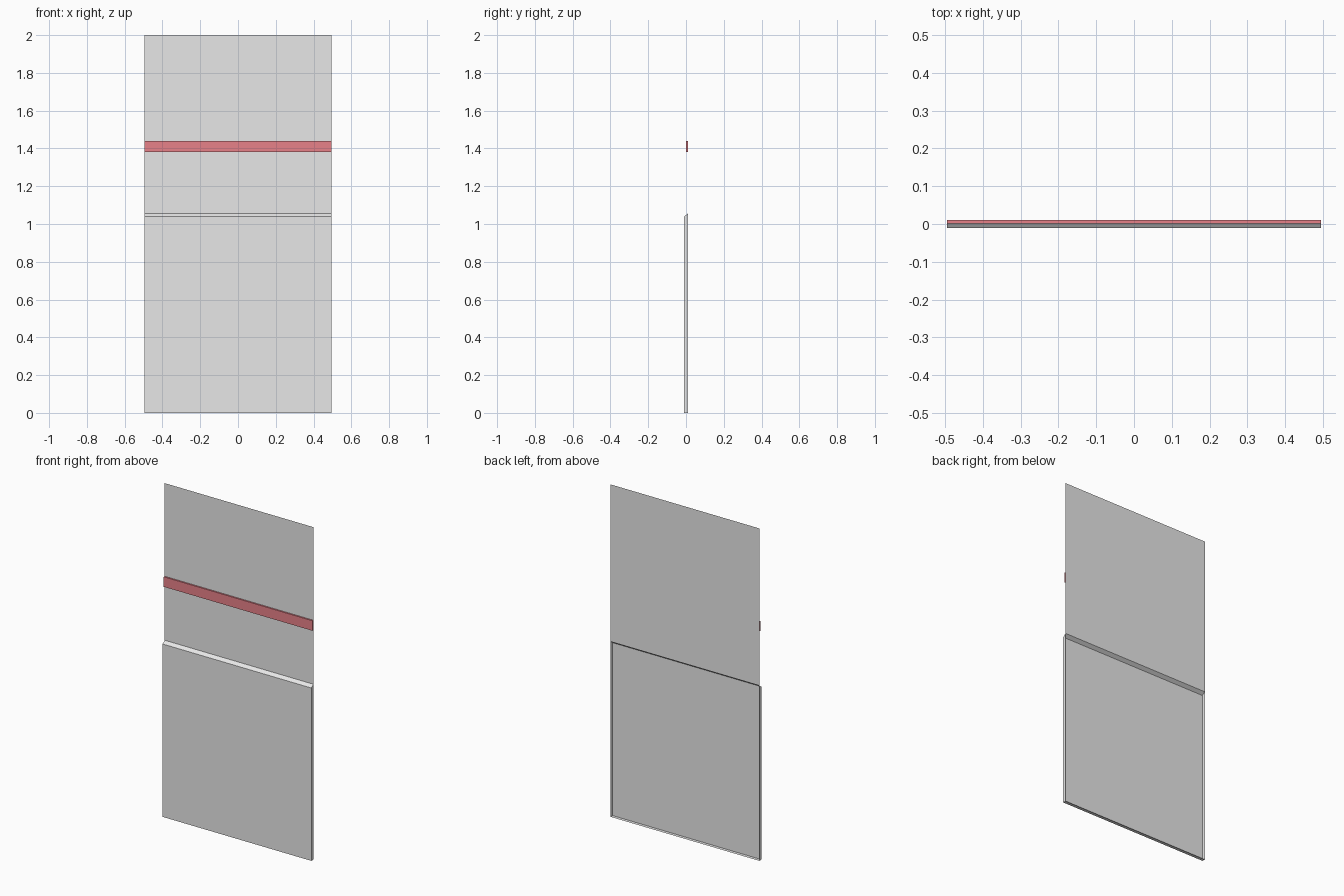
import bpy

cube = bpy.data.objects.get("Cube")
if cube:
    bpy.data.objects.remove(cube, do_unlink=True)

HALF = 0.495                 # half width of the wall
BACK, FRONT, RAIL = 0.01, -0.01, 0.001


def material(name, rgb):
    mat = bpy.data.materials.new(name)
    mat.use_nodes = True
    color = (*rgb, 1)
    mat.diffuse_color = color
    mat.node_tree.nodes["Principled BSDF"].inputs["Base Color"].default_value = color
    return mat


def extrude_profile(name, profile, mat, caps=True):
    """Sweep an open (y, z) profile, listed top to bottom, across the width."""
    n = len(profile)
    verts = [(x, y, z) for x in (-HALF, HALF) for y, z in profile]
    faces = [(i, i + 1, n + i + 1, n + i) for i in range(n - 1)]
    if caps:
        faces += [tuple(reversed(range(n))), tuple(range(n, 2 * n))]
    mesh = bpy.data.meshes.new(name)
    mesh.from_pydata(verts, [], faces)
    mesh.materials.append(mat)
    obj = bpy.data.objects.new(name, mesh)
    bpy.context.collection.objects.link(obj)
    return obj


grey = material("wall grey", (0.8, 0.8, 0.8))
red = material("rail red", (0.8, 0.22, 0.25))

# Thin upper wall sheet
extrude_profile("upper_wall", [(BACK, 2), (BACK, 1.055)], grey, caps=False)

# Thicker lower panel with a sloped ledge, open at the back
extrude_profile("lower_panel",
                [(BACK, 1.055), (FRONT, 1.04), (FRONT, 0), (BACK, 0)][:3] + [(BACK, 0)],
                grey).data.name = "lower_panel"

# Red rail standing proud of the upper wall
extrude_profile("wall_rail",
                [(BACK, 1.44), (RAIL, 1.44), (RAIL, 1.38), (BACK, 1.38)], red)
